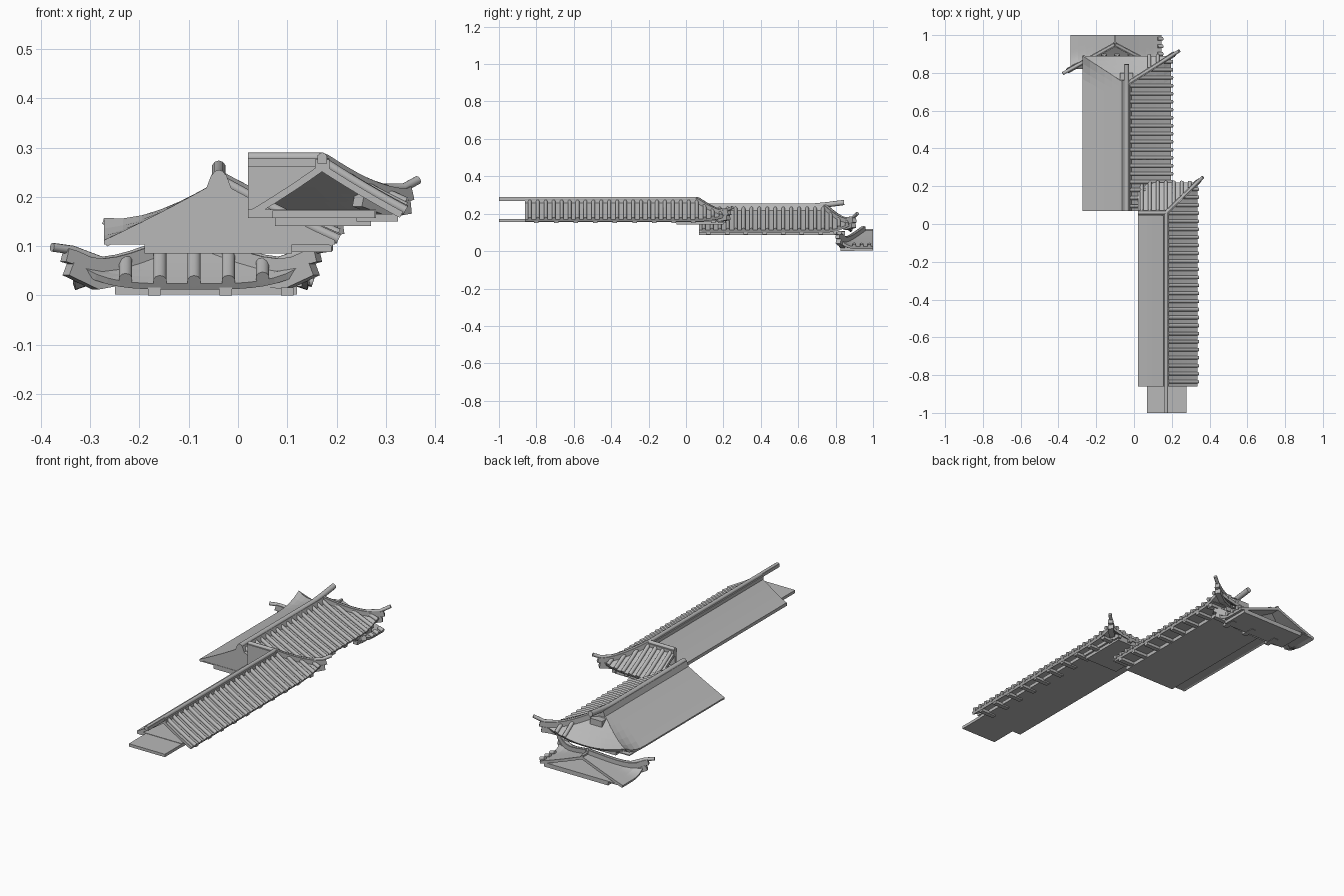
import bpy, bmesh, math
from mathutils import Vector

if "Cube" in bpy.data.objects:
    bpy.data.objects.remove(bpy.data.objects["Cube"])

Z = Vector((0, 0, 1))
GREY = bpy.data.materials.new("dark_grey")
GREY.diffuse_color = (.48, .48, .48, 1)
GREY.use_nodes = True
GREY.node_tree.nodes["Principled BSDF"].inputs["Base Color"].default_value = GREY.diffuse_color


def finish(bm, name, recalc=True):
    if recalc:
        bmesh.ops.recalc_face_normals(bm, faces=bm.faces)
    me = bpy.data.meshes.new(name)
    bm.to_mesh(me)
    bm.free()
    me.materials.append(GREY)
    ob = bpy.data.objects.new(name, me)
    bpy.context.collection.objects.link(ob)
    return ob


def smooth(ob):
    bpy.ops.object.select_all(action='DESELECT')
    ob.select_set(True)
    bpy.context.view_layer.objects.active = ob
    bpy.ops.object.shade_smooth_by_angle(angle=math.radians(50))


def add_box(bm, x0, x1, y0, y1, z0, z1):
    vs = [bm.verts.new((x, y, z)) for x in (x0, x1) for y in (y0, y1) for z in (z0, z1)]
    for f in ((0, 1, 3, 2), (4, 6, 7, 5), (0, 4, 5, 1), (2, 3, 7, 6), (0, 2, 6, 4), (1, 5, 7, 3)):
        bm.faces.new([vs[i] for i in f])


def boxes(name, dims):
    bm = bmesh.new()
    for d in dims:
        add_box(bm, *d)
    return finish(bm, name)


def prism(name, outline, y0, y1):
    """Extrude an x/z outline along y."""
    bm = bmesh.new()
    f = bm.faces.new([bm.verts.new((x, y0, z)) for x, z in outline])
    r = bmesh.ops.extrude_face_region(bm, geom=[f])
    bmesh.ops.translate(bm, vec=(0, y1 - y0, 0),
                        verts=[v for v in r['geom'] if isinstance(v, bmesh.types.BMVert)])
    return finish(bm, name)


def add_tube(bm, pts, w, h, n):
    """Sweep an n-sided section (half sizes w, h) along points."""
    pts = [Vector(p) for p in pts]
    k = math.sqrt(2) if n == 4 else 1
    rings = []
    for i, p in enumerate(pts):
        t = (pts[min(i + 1, len(pts) - 1)] - pts[max(i - 1, 0)]).normalized()
        side = t.cross(Z).normalized()
        up = side.cross(t)
        rings.append([bm.verts.new(p + side * w * k * math.cos(a) + up * h * k * math.sin(a))
                      for a in (2 * math.pi * (j + .5) / n for j in range(n))])
    for a, b in zip(rings, rings[1:]):
        for j in range(n):
            bm.faces.new((a[j], a[(j + 1) % n], b[(j + 1) % n], b[j]))
    bm.faces.new(rings[0][::-1])
    bm.faces.new(rings[-1])


def tubes(name, runs, w, h, n=10):
    bm = bmesh.new()
    for pts in runs:
        add_tube(bm, pts, w, h, n)
    ob = finish(bm, name)
    if n > 4:
        smooth(ob)
    return ob


def roof_face(name, axis, sign, r, zr, ze, D, ridge, eave, lift, power=2, tiles=(), rad=.01, start=.04):
    """Sloping face falling from a ridge; ridge/eave give its extent along the ridge axis."""
    (s0, s1), (e0, e1) = ridge, eave

    def point(s, d, dz=0):
        t = d / D
        f = 0
        if e1 > s1 and s > s1:
            f = ((s - s1) / (e1 - s1)) ** power
        if e0 < s0 and s < s0:
            f = ((s0 - s) / (s0 - e0)) ** power
        z = zr - (zr - ze) * (t + .1 * t * (1 - t)) + lift * f * t + dz
        return (r + sign * d, s, z) if axis == 'y' else (s, r + sign * d, z)

    bm = bmesh.new()
    nd, ns = 6, 20
    g = []
    for i in range(nd + 1):
        t = i / nd
        a, b = s0 + (e0 - s0) * t, s1 + (e1 - s1) * t
        g.append([bm.verts.new(point(a + (b - a) * j / ns, D * t)) for j in range(ns + 1)])
    for i in range(nd):
        for j in range(ns):
            bm.faces.new((g[i][j], g[i][j + 1], g[i + 1][j + 1], g[i + 1][j]))
    for f in bm.faces:
        f.normal_update()
        if f.normal.z < 0:
            f.normal_flip()
    ob = finish(bm, name, False)
    m = ob.modifiers.new("thickness", 'SOLIDIFY')
    m.thickness, m.offset = .014, -1

    # round tile rows, cut short by the hips
    runs = []
    for s in tiles:
        t0 = start
        if s > s1:
            t0 = max(t0, (s - s1) / (e1 - s1))
        if s < s0:
            t0 = max(t0, (s0 - s) / (s0 - e0))
        if t0 < .95:
            runs.append([point(s, D * (t0 + (1.03 - t0) * i / 6), rad * .5) for i in range(7)])
    if runs:
        tubes(name + "_tiles", runs, rad, rad)
    return point


def hip(name, point, D, s_r, s_e, rise):
    """Hip ridge with a rising horn, block end and corner beam."""
    def at(t, dz):
        return point(s_r + (s_e - s_r) * t, D * t, dz)

    def tip(t, dz):
        a, b = Vector(at(0, 0)), Vector(at(1, 0))
        p = a.lerp(b, t)
        p.z = b.z + dz
        return p
    tubes(name + "_ridge", [[at(i / 8, .005) for i in range(9)] + [tip(1.07, .01)]], .012, .014, 4)
    tubes(name + "_cap", [[at(i / 8, .014) for i in range(7)] + [tip(1.0, .02), tip(1.18, rise)]], .009, .009)
    tubes(name + "_corner_beam", [[at(.45, -.03), at(.8, -.03), tip(1.04, -.018)]], .014, .014, 4)


def steps(a, b, d):
    return [a + d * i for i in range(int((b - a) / d + 1e-6) + 1)]


# high front roof
A = dict(zr=.268, ze=.17, lift=.028)
p = roof_face("high_roof_right", 'y', 1, .17, D=.165, ridge=(-.86, .06), eave=(-.86, .22),
              tiles=steps(-.835, .2, .0425), **A)
roof_face("high_roof_back", 'x', 1, .06, D=.16, ridge=(.02, .17), eave=(.02, .335),
          tiles=steps(.04, .32, .0425), **A)
roof_face("high_roof_left", 'y', -1, .17, D=.15, ridge=(-.86, .06), eave=(-.86, .06), **A)
hip("high_hip", p, .165, .06, .22, .036)
prism("high_end_wall", [(.02, .165), (.02, .275), (.17, .275), (.17, .262)], .05, .062)
boxes("high_ridge", [(.156, .186, -.86, .07, .258, .276), (.02, .186, .045, .075, .262, .278),
                     (.161, .181, -1, -.86, .268, .285)])
tubes("high_ridge_cap", [[(.171, -1, .28), (.171, .06, .28)], [(.02, .06, .28), (.171, .06, .28)]], .01, .01)
boxes("high_base", [(.02, .28, -.86, .2, .157, .174), (.07, .278, -1, -.86, .157, .172),
                    (.075, .27, -.05, .2, .141, .157)])
boxes("high_rafters", [(.24, .325, y - .012, y + .012, .15, .165) for y in steps(-.8, .15, .105)]
      + [(x - .01, x + .01, .17, .212, .15, .165) for x in steps(.06, .28, .07)])

# middle roof
B = dict(zr=.232, ze=.112, lift=.045)
p = roof_face("middle_roof_right", 'y', 1, -.04, D=.237, ridge=(.07, .74), eave=(.07, .89),
              tiles=steps(.095, .87, .0425), **B)
roof_face("middle_roof_left", 'y', -1, -.04, D=.232, ridge=(.07, .74), eave=(.07, .89), **B)
roof_face("middle_roof_back", 'x', 1, .74, D=.15, ridge=(-.041, -.039), eave=(-.272, .197),
          tiles=(.08, .125), **B)
hip("middle_hip", p, .237, .74, .89, .045)
boxes("middle_base", [(-.19, .11, .07, .85, .085, .108), (-.268, .19, .07, .85, .103, .108)])
prism("middle_gable", [(-.272, .103), (-.272, .11), (-.04, .226), (.197, .11), (.197, .103)], .072, .084)
prism("middle_ridge", [(-.068, .208), (-.054, .245), (-.024, .245), (-.01, .208)], .07, .76)
tubes("middle_ridge_cap", [[(-.039, .07, .241), (-.039, .68, .241), (-.039, .76, .249), (-.039, .845, .26)]],
      .014, .014)
boxes("middle_ridge_end", [(-.075, -.005, .76, .8, .18, .212)])
boxes("middle_rafters", [(.1, .19, y - .012, y + .012, .088, .103) for y in steps(.12, .83, .1)])

# low back roof
C = dict(zr=.113, ze=.024, lift=.048, power=4)
p = roof_face("low_roof_front", 'x', -1, .95, D=.13, ridge=(-.101, -.099), eave=(-.335, .145),
              tiles=steps(-.228, .06, .0695), rad=.014, start=.4, **C)
roof_face("low_roof_left", 'y', -1, -.1, D=.235, ridge=(.95, 1), eave=(.82, 1), **C)
roof_face("low_roof_right", 'y', 1, -.1, D=.245, ridge=(.95, 1), eave=(.82, 1),
          tiles=(.9, .94, .98), start=.92, **C)
hip("low_left_hip", p, .13, -.101, -.335, .026)
hip("low_right_hip", p, .13, -.099, .145, .026)
tubes("low_ridge", [[(-.1, .94, .113), (-.1, 1, .113)]], .006, .006, 4)
boxes("low_base", [(-.25, .12, .85, 1, .002, .024), (-.31, .13, .86, 1, .018, .024)])
boxes("low_rafters", [(x - .013, x + .013, .825, .9, 0, .016) for x in (-.17, -.025, .1)])
